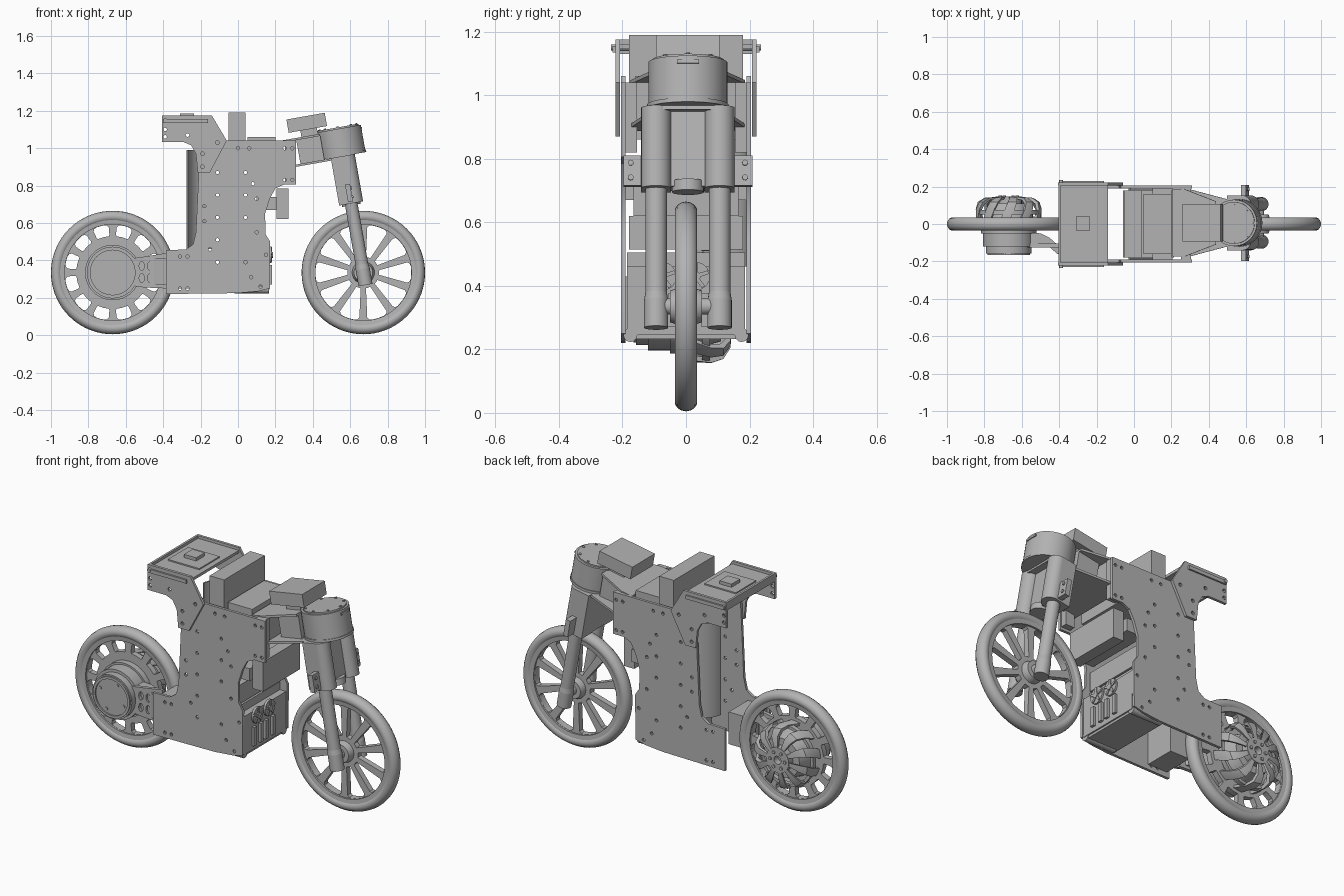
import bpy, bmesh, math
from mathutils import Matrix, Vector

cube = bpy.data.objects.get("Cube")
if cube:
    bpy.data.objects.remove(cube)

grey = bpy.data.materials.new("plain grey")
grey.use_nodes = True
COL = (0.45, 0.45, 0.45, 1)
grey.diffuse_color = COL
grey.node_tree.nodes["Principled BSDF"].inputs["Base Color"].default_value = COL
parts = []


def register(name, mesh):
    mesh.materials.clear()
    mesh.materials.append(grey)
    ob = bpy.data.objects.new(name, mesh)
    bpy.context.collection.objects.link(ob)
    parts.append(ob)
    return ob


def from_bm(name, bm):
    bmesh.ops.recalc_face_normals(bm, faces=bm.faces)
    mesh = bpy.data.meshes.new(name)
    bm.to_mesh(mesh)
    bm.free()
    return register(name, mesh)


def box(name, lo, hi, matrix=Matrix()):
    lo, hi = Vector(lo), Vector(hi)
    bm = bmesh.new()
    bmesh.ops.create_cube(bm, size=1)
    bm.transform(matrix @ Matrix.Translation((lo + hi) / 2) @ Matrix.Diagonal((*(hi - lo), 1)))
    return from_bm(name, bm)


def cyl(name, p0, p1, r, r2=None, seg=32, matrix=Matrix()):
    p0, p1 = Vector(p0), Vector(p1)
    bm = bmesh.new()
    bmesh.ops.create_cone(bm, cap_ends=True, segments=seg, radius1=r,
                          radius2=r if r2 is None else r2, depth=(p1 - p0).length)
    turn = (p1 - p0).to_track_quat('Z', 'Y').to_matrix().to_4x4()
    bm.transform(matrix @ Matrix.Translation((p0 + p1) / 2) @ turn)
    return from_bm(name, bm)


def lathe(name, centre, profile, start=0, sweep=360, steps=64, twist=0):
    """Spin a closed (radius, y) profile about the y axis through centre."""
    bm = bmesh.new()
    face = bm.faces.new([bm.verts.new((r, y, 0)) for r, y in profile])
    geom = [face] if sweep < 360 else face.edges[:] + face.verts[:]
    bmesh.ops.spin(bm, geom=geom, cent=(0, 0, 0), axis=(0, 1, 0),
                   angle=math.radians(sweep), steps=steps)
    if sweep == 360:
        bmesh.ops.delete(bm, geom=[f for f in bm.faces if len(f.verts) > 4 or f == face], context='FACES_ONLY')
    bmesh.ops.remove_doubles(bm, verts=bm.verts, dist=1e-5)
    for v in bm.verts:
        v.co = Matrix.Rotation(math.radians(start) + twist * v.co.y, 3, 'Y') @ v.co
    bm.transform(Matrix.Translation(centre))
    return from_bm(name, bm)


def plate(name, outline, holes, y0, y1, matrix=Matrix()):
    """Flat sheet in the xz plane with cut-outs, between y0 and y1."""
    cu = bpy.data.curves.new(name, 'CURVE')
    cu.dimensions, cu.fill_mode, cu.extrude = '2D', 'BOTH', abs(y1 - y0) / 2
    for pts in [outline] + holes:
        sp = cu.splines.new('POLY')
        sp.points.add(len(pts) - 1)
        for p, (a, b) in zip(sp.points, pts):
            p.co = (a, b, 0, 1)
        sp.use_cyclic_u = True
    tmp = bpy.data.objects.new("tmp", cu)
    mesh = bpy.data.meshes.new_from_object(tmp)
    bpy.data.objects.remove(tmp)
    mesh.transform(matrix @ Matrix.Translation((0, (y0 + y1) / 2, 0)) @ Matrix.Rotation(math.pi / 2, 4, 'X'))
    bm = bmesh.new()
    bm.from_mesh(mesh)
    bmesh.ops.remove_doubles(bm, verts=bm.verts, dist=1e-5)
    return from_bm(name, bm)


def ring(cx, cz, rx, rz=None, n=12):
    rz = rz or rx
    return [(cx + rx * math.cos(t * math.tau / n), cz + rz * math.sin(t * math.tau / n)) for t in range(n)]


def sector(cx, cz, r0, r1, mid, w0, w1):
    """Rounded gap between two spokes; w0 and w1 are half angles in degrees."""
    pts = [(r0, -w0), (r0, 0), (r0, w0), (r0 + .008, w0 + 1), (r1 - .015, w1), (r1 - .004, w1 - 2),
           (r1, w1 - 5), (r1, 0), (r1, 5 - w1), (r1 - .004, 2 - w1), (r1 - .015, -w1), (r0 + .008, -w0 - 1)]
    return [(cx + r * math.cos(math.radians(mid + a)), cz + r * math.sin(math.radians(mid + a))) for r, a in pts]


# Tyres, rims and wheel webs
Z = 0.335
for side, cx, n, r0, w0, w1 in (("front", .67, 10, .085, 8, 13), ("rear", -.67, 12, .195, 9, 10)):
    c = (cx, 0, Z)
    lathe(side + "_tyre", c, [(.299 + .031 * math.cos(t * math.tau / 14), .036 * math.sin(t * math.tau / 14))
                              for t in range(14)], steps=72)
    lathe(side + "_rim", c, [(.257, -.026), (.29, -.03), (.29, .03), (.257, .026)], steps=72)
    gaps = [sector(cx, Z, r0, .256, 90 + (i + .5) * 360 / n, w0, w1) for i in range(n)]
    plate(side + "_web", ring(cx, Z, .268, n=72), gaps + [ring(cx, Z, .022, n=20)], -.016, .016)
lathe("front_hub", (.67, 0, Z), [(.024, -.05), (.05, -.05), (.06, -.02), (.06, .02), (.05, .05), (.024, .05)], steps=32)
lathe("front_axle", (.67, 0, Z), [(.018, -.1), (.026, -.1), (.026, .1), (.018, .1)], steps=24)

# Rear drive motor on the near side, caged drum on the far side
RC = (-.67, 0, Z)
lathe("motor_ring", RC, [(.1, -.015), (.148, -.015), (.148, -.05), (.138, -.05), (.138, -.12), (.1, -.12)])
cyl("motor_case", (-.67, 0, Z), (-.67, -.158, Z), .122, seg=48)
lathe("motor_cap", RC, [(.1, -.15), (.114, -.15), (.114, -.166), (.1, -.166)])
for i in range(4):
    a = math.radians(65 + 90 * i)
    x, z = -.67 + .08 * math.cos(a), Z + .08 * math.sin(a)
    cyl("motor_screw", (x, -.15, z), (x, -.163, z), .008, seg=12)
cyl("drum_core", (-.67, 0, Z), (-.67, .11, Z), .14, .11, seg=48)
for i in range(10):
    lathe("cage_strap", RC, [(.16, .01), (.177, .01), (.178, .08), (.165, .118), (.13, .14), (.05, .146),
                             (.05, .136), (.12, .128), (.15, .108), (.162, .078)], 36 * i, 17, 5, 2.5)
lathe("cage_band", RC, [(.155, .05), (.172, .05), (.172, .075), (.155, .075)])
lathe("cage_hub", RC, [(.022, .1), (.07, .1), (.07, .147), (.022, .147)], steps=32)
for i in range(6):
    a = math.radians(60 * i)
    x, z = -.67 + .046 * math.cos(a), Z + .046 * math.sin(a)
    cyl("cage_bolt", (x, .14, z), (x, .153, z), .009, seg=12)

# Swing arm: pierced outer sheet, bent beam and frame mount
arm = [(-.57, .265), (-.5, .255), (-.38, .25), (-.38, .44), (-.5, .42), (-.57, .41)]
plate("arm_sheet", arm, [ring(x, z, .014, .024, 10) for x in (-.515, -.47, -.425) for z in (.305, .37)], -.125, -.105)
bm = bmesh.new()
path = [(-.57, -.045, -.105), (-.5, -.05, -.105), (-.45, -.075, -.125), (-.41, -.11, -.16), (-.3, -.12, -.19)]
face = bm.faces.new([bm.verts.new((x, a, .27)) for x, a, b in path] +
                    [bm.verts.new((x, b, .27)) for x, a, b in reversed(path)])
out = bmesh.ops.extrude_face_region(bm, geom=[face])
bmesh.ops.translate(bm, verts=[g for g in out["geom"] if isinstance(g, bmesh.types.BMVert)], vec=(0, 0, .14))
from_bm("arm_beam", bm)
box("arm_mount", (-.37, -.19, .25), (-.25, -.02, .43))

# Frame side plates with drilled holes
side = [(-.385, .22), (0, .225), (.11, .235), (.17, .25), (.172, .5), (.147, .54), (.145, .65), (.17, .73), (.2, .785),
        (.245, .805), (.31, .805), (.31, 1.04), (-.07, 1.04), (-.08, 1.06), (-.2, 1.06), (-.21, .87), (-.225, .55),
        (-.24, .485), (-.28, .458), (-.385, .455)]
drill = [(-.11, .87), (-.11, .75), (-.11, .63), (-.11, .51), (-.11, .39), (.04, .87), (.04, .75), (.04, .63),
         (.04, .39), (0, 1), (.06, 1), (.25, 1), (.29, 1), (.25, .83), (.29, .83), (-.18, .69), (-.18, .61),
         (-.15, .46), (.08, .81), (.1, .73), (.1, .55), (.07, .31), (-.31, .42), (-.27, .42), (-.31, .25),
         (-.27, .25), (.12, .26), (.15, .43)]
seat = [(-.405, 1.032), (-.29, 1.032), (-.25, 1.015), (-.225, .97), (-.215, .87), (-.15, .87), (-.06, 1.04),
        (-.14, 1.175), (-.405, 1.175)]
seat_holes = [(-.39, 1.06), (-.39, 1.1), (-.39, 1.145), (-.27, 1.07), (-.19, .97), (-.19, .9), (-.11, 1.03)]
for s, label in ((-1, "near"), (1, "far")):
    plate(label + "_frame_plate", side, [ring(x, z, .009, n=10) for x, z in drill], s * .19, s * .205)
    plate(label + "_seat_plate", seat, [ring(x, z, .01, n=10) for x, z in seat_holes], s * .207, s * .222)
    box(label + "_seat_rail", (-.4, s * .226 - .005, 1.135), (-.16, s * .226 + .005, 1.155))
    cyl(label + "_seat_pin", (-.39, s * .18, 1.15), (-.39, s * .236, 1.15), .01, seg=12)
    cyl(label + "_gusset", (-.02, s * .175, .245), (.165, s * .175, .245), .022, seg=12)
    box(label + "_head_bracket", (.25, s * .175 - .02, .82), (.305, s * .175 + .02, 1.04))

# Seat deck with raised switch
box("seat_deck", (-.4, -.21, 1.145), (-.14, .21, 1.16))
box("seat_back_lip", (-.405, -.21, 1.13), (-.393, .21, 1.175))
box("seat_pad", (-.365, -.1, 1.16), (-.17, .08, 1.167))
box("seat_switch", (-.31, -.035, 1.167), (-.235, .04, 1.185))
# Curved rear guard panel
guard = lathe("rear_guard", (0, 0, 0), [(.13, 0), (.138, 0), (.138, .53), (.13, .53)], 90, 80, 12)
guard.data.transform(Matrix.Translation((-.14, .06, .46)) @ Matrix.Rotation(math.pi / 2, 4, 'X'))
guard.data.transform(Matrix.Translation((0, 0, .92 - 2 * .46 - min(v.co.z for v in guard.data.vertices) + .46)))

# Internal boxes and crossbars
box("tall_box", (-.05, -.18, .95), (.04, .18, 1.19))
box("low_box", (.05, -.16, .86), (.2, .16, 1.06))
box("top_crossbar", (.2, -.18, 1.0), (.215, .18, 1.02))
box("head_crossbar", (.255, -.19, .9), (.3, .19, 1.04))
box("front_box", (.205, -.165, .62), (.27, .165, .785))
box("front_box_mount", (.1, -.19, .67), (.205, .19, .74))
box("middle_box", (-.06, -.18, .515), (.13, .18, .62))
box("lower_box", (-.03, -.185, .245), (.168, .185, .46))
box("lower_box_lid", (-.03, -.185, .46), (.13, .185, .505))
box("floor_panel", (-.03, -.19, .232), (.16, .19, .245))
for y in (-.075, .03):
    lathe_ring = cyl("fan_ring", (.165, y, .43), (.178, y, .43), .045, seg=28)
    cyl("fan_hub", (.176, y, .43), (.186, y, .43), .016, seg=16)
    for i in range(5):
        m = Matrix.Translation((.18, y, .43)) @ Matrix.Rotation(i * math.tau / 5, 4, 'X')
        box("fan_blade", (-.003, -.006, .012), (.003, .006, .042), m)
    for dy in (-.03, .03):
        box("terminal_bar", (.165, y + dy - .012, .27), (.182, y + dy + .012, .375))

# Steering assembly, raked ten degrees about the axle
S = Matrix.Translation((.67, .006, Z)) @ Matrix.Rotation(math.radians(-10), 4, 'Y')
cyl("steering_head", (0, 0, .645), (0, 0, .78), .124, seg=48, matrix=S)
cyl("head_cap", (0, 0, .78), (0, 0, .788), .112, seg=48, matrix=S)
cyl("head_flange", (0, 0, .632), (0, 0, .645), .128, seg=48, matrix=S)
box("head_slot", (.121, -.035, .755), (.127, .035, .767), S)
for i in range(8):
    a = math.tau * i / 8
    x, y = .1 * math.cos(a), .1 * math.sin(a)
    cyl("cap_screw", (x, y, .785), (x, y, .793), .007, seg=10, matrix=S)
box("fork_bridge", (-.065, -.06, .38), (.025, .06, .632), S)
cyl("steering_stem", (0, 0, .365), (0, 0, .4), .05, seg=28, matrix=S)
for s in (-1, 1):
    y = s * .1
    cyl("fork_clamp", (.018, y, .375), (.018, y, .632), .047, seg=28, matrix=S)
    box("fork_clamp_back", (-.065, y - .047, .375), (.018, y + .047, .632), S)
    cyl("fork_tube", (0, y, -.04), (0, y, .4), .034, seg=24, matrix=S)
    cyl("fork_foot", (0, y, -.068), (0, y, .02), .038, seg=24, matrix=S)
    cyl("fork_taper", (0, y, .02), (0, y, .045), .038, .034, seg=24, matrix=S)
    box("clamp_ear", (-.015, s * .173 - .03, .385), (.012, s * .173 + .03, .48), S)
    for w in (.41, .457):
        cyl("ear_bolt", (.01, s * .18, w), (.018, s * .18, w), .009, seg=12, matrix=S)

# Tapered head plates and the boxes between and above them
taper = [(-.335, -.18), (-.27, -.18), (-.02, -.115), (.06, -.1), (.06, .1), (-.02, .115), (-.27, .18), (-.335, .18)]
for w, name in ((.625, "lower_head_plate"), (.765, "upper_head_plate")):
    pts = taper if w < .7 else [(min(u, -.1), v) for u, v in taper if u < -.01] [:]
    plate(name, pts, [], -.006, .006, S @ Matrix.Translation((0, 0, w)) @ Matrix.Rotation(math.pi / 2, 4, 'X'))
box("head_link", (-.23, -.1, .63), (-.1, .1, .76), S)
box("control_box", (-.263, -.1, .805), (-.055, .1, .877), S)
box("control_box_foot", (-.2, -.06, .765), (-.11, .06, .805), S)

# Smooth round surfaces, keep hard edges
bpy.ops.object.select_all(action='DESELECT')
for ob in parts:
    ob.select_set(True)
bpy.context.view_layer.objects.active = parts[0]
bpy.ops.object.shade_smooth_by_angle(angle=math.radians(35))
